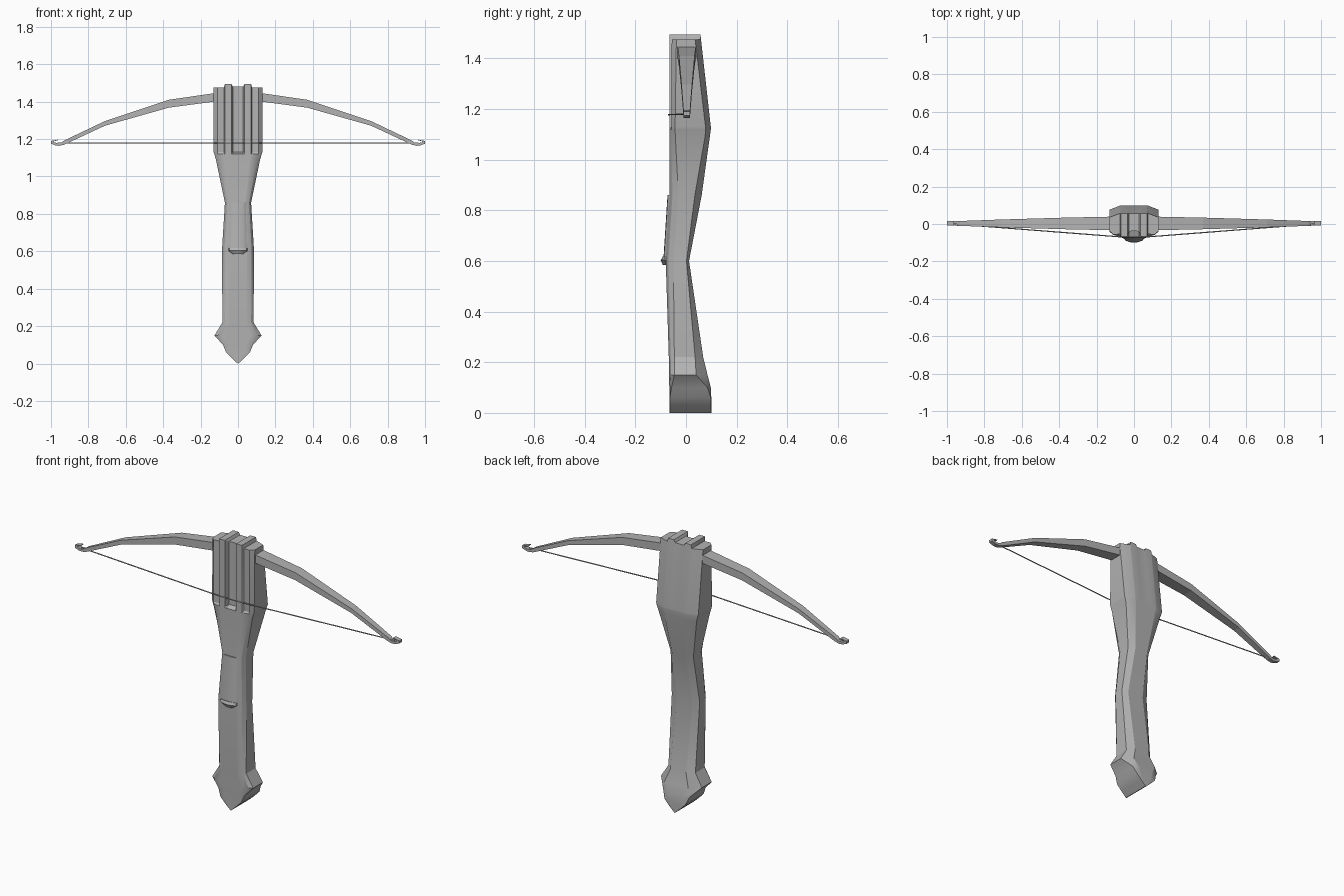
import bpy, bmesh
from math import sin, cos, pi, radians

cube = bpy.data.objects.get("Cube")
if cube:
    bpy.data.objects.remove(cube, do_unlink=True)

grey = bpy.data.materials.new("plain grey")
grey.use_nodes = True
colour = (0.45, 0.45, 0.45, 1)
grey.diffuse_color = colour
grey.node_tree.nodes["Principled BSDF"].inputs["Base Color"].default_value = colour


def loft(name, rings, caps=True, extra_faces=(), smooth=0):
    """Skin a list of equal closed rings into one mesh object."""
    bm = bmesh.new()
    rows = [[bm.verts.new(p) for p in ring] for ring in rings]
    n = len(rows[0])
    for a, b in zip(rows, rows[1:]):
        for i in range(n):
            j = (i + 1) % n
            bm.faces.new((a[i], a[j], b[j], b[i]))
    if caps:
        bm.faces.new(rows[0])
        bm.faces.new(rows[-1])
    for row, ids in extra_faces:
        bm.faces.new([rows[row][i] for i in ids])
    bmesh.ops.recalc_face_normals(bm, faces=bm.faces)
    mesh = bpy.data.meshes.new(name)
    bm.to_mesh(mesh)
    bm.free()
    mesh.materials.append(grey)
    ob = bpy.data.objects.new(name, mesh)
    bpy.context.collection.objects.link(ob)
    if smooth:
        bpy.ops.object.select_all(action='DESELECT')
        ob.select_set(True)
        bpy.context.view_layer.objects.active = ob
        bpy.ops.object.shade_smooth_by_angle(angle=radians(smooth))
    return ob


# Stock: half outline from front centre round to back centre, then mirrored
COLUMNS = [0, 0.21, 0.27, 0.54, 0.58]


def section(z, hw, front, side_f, side_b, back, groove=0, lift=0):
    depth = [0.03, 0.025, 0, 0, 0.012]
    rise = [0.3, 0.3, 1, 1, 0]
    half = [(c * hw, front + groove * d, z + lift * r)
            for c, d, r in zip(COLUMNS, depth, rise)]
    half.append((0.85 * hw, front * 0.65 + side_f * 0.35, z))
    half += [(hw, side_f, z), (hw, side_b, z)]
    half += [(c * hw, back, z + lift * r)
             for c, r in zip(COLUMNS[::-1], rise[::-1])]
    return half + [(-x, y, zz) for x, y, zz in half[-2:0:-1]]


stations = [
    (0.00, 0.002, -0.065, -0.064, 0.099, 0.10),
    (0.03, 0.035, -0.065, -0.064, 0.099, 0.10),
    (0.06, 0.064, -0.065, -0.064, 0.098, 0.10),
    (0.10, 0.080, -0.066, -0.057, 0.085, 0.098),
    (0.15, 0.126, -0.067, -0.046, 0.040, 0.085),
    (0.22, 0.083, -0.068, -0.046, 0.036, 0.068),
    (0.60, 0.086, -0.080, -0.050, 0.002, 0.012),
    (0.86, 0.070, -0.066, -0.030, 0.035, 0.062),
    (1.09, 0.118, -0.066, -0.042, 0.075, 0.094),
    (1.12, 0.127, -0.066, -0.043, 0.078, 0.098),
    (1.13, 0.130, -0.066, -0.043, 0.077, 0.098, 1),
    (1.475, 0.130, -0.066, -0.038, 0.036, 0.057, 1, 0.02),
]
rings = [section(*s) for s in stations]
size, last = len(rings[0]), len(rings) - 1
right_cap = [(i, i + 1, 11 - i, 12 - i) for i in range(4)] + [(4, 5, 6, 7, 8)]
left_cap = [tuple((size - i) % size for i in face) for face in right_cap]
loft("stock", rings, caps=False, smooth=28,
     extra_faces=[(last, f) for f in right_cap + left_cap] + [(0, range(size))])


# Bowed trigger plate and the lip below it
def arc_ring(z, half_width, edge, middle, thick):
    outer = [(half_width * cos(t * pi / 6), edge + (middle - edge) * sin(t * pi / 6), z)
             for t in range(7)]
    return outer + [(x, y + thick, z) for x, y, z in reversed(outer)]


loft("trigger_plate", [arc_ring(0.61, 0.052, -0.075, -0.089, 0.012),
                       arc_ring(0.86, 0.046, -0.062, -0.073, 0.012)], smooth=30)
loft("trigger_lip", [arc_ring(0.585, 0.028, -0.076, -0.092, 0.012),
                     arc_ring(0.603, 0.054, -0.074, -0.100, 0.02),
                     arc_ring(0.617, 0.054, -0.074, -0.092, 0.02)], smooth=30)


# Bow limbs: x, bottom z, top z, half depth
limb = [(0.10, 1.400, 1.446, 0.036), (0.13, 1.400, 1.445, 0.036),
        (0.37, 1.368, 1.410, 0.031), (0.71, 1.272, 1.297, 0.021),
        (0.93, 1.170, 1.192, 0.013)]
# Hook: lower/outer point followed by upper/inner point
hook = [(0.955, 1.164, 0.945, 1.181), (0.975, 1.166, 0.965, 1.178),
        (0.999, 1.175, 0.984, 1.183), (0.999, 1.190, 0.984, 1.188),
        (0.962, 1.197, 0.962, 1.194)]
profile = [(x, a, x, b, d) for x, a, b, d in limb] + [h + (0.012,) for h in hook]
for side, label in ((1, "left"), (-1, "right")):
    loft(label + "_bow_limb",
         [[(side * x0, 0.003 - d, z0), (side * x0, 0.003 + d, z0),
           (side * x1, 0.003 + d, z1), (side * x1, 0.003 - d, z1)]
          for x0, z0, x1, z1, d in profile])

# String: drawn across the front of the rails
path = [(-0.965, 0, 1.18), (-0.07, -0.069, 1.178), (0.07, -0.069, 1.178), (0.965, 0, 1.18)]
r = 0.003
loft("bow_string", [[(x, y + r * cos(k * pi / 3), z + r * sin(k * pi / 3))
                     for k in range(6)] for x, y, z in path])
